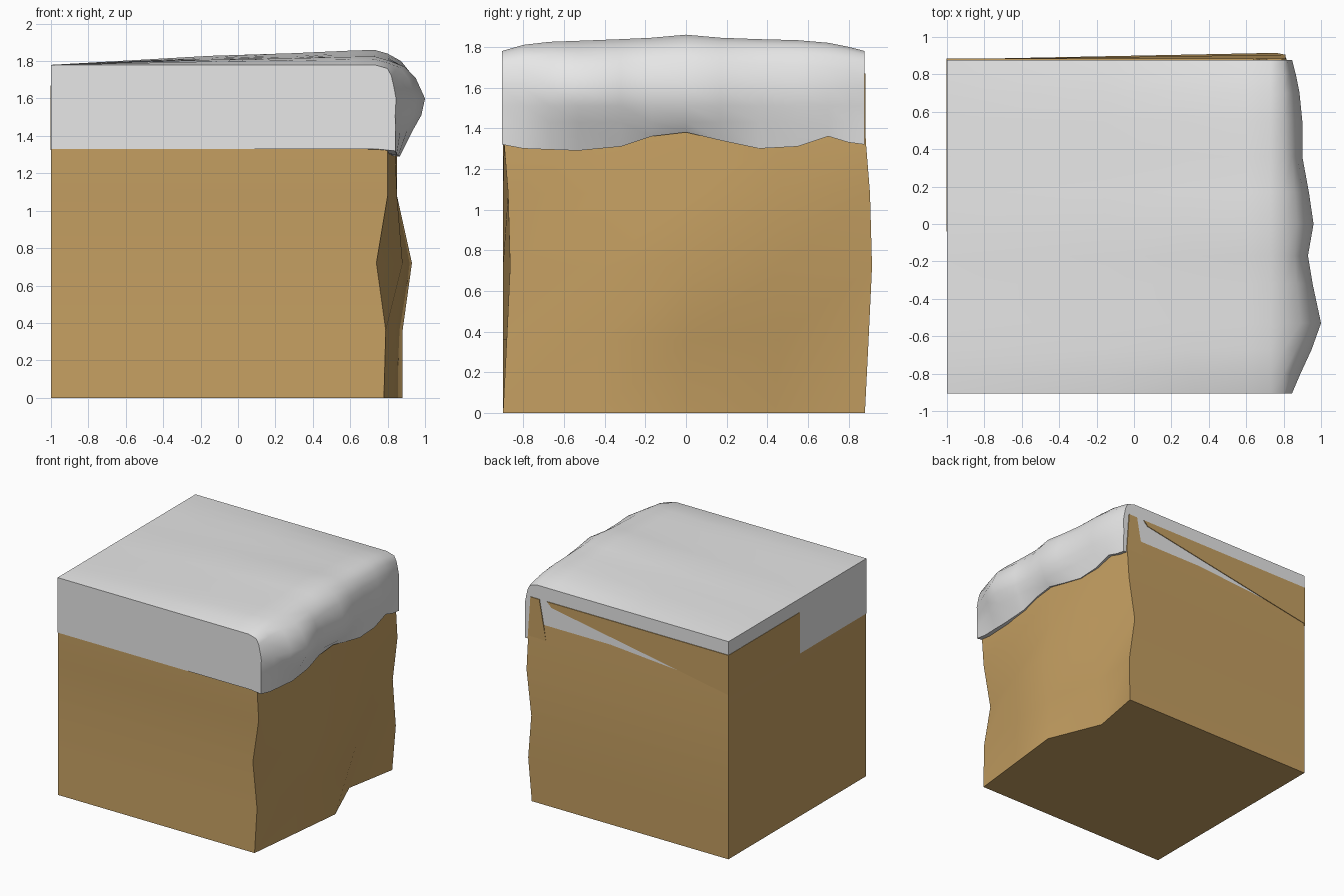
import bpy, bmesh

def material(name, rgb):
    m = bpy.data.materials.new(name)
    m.diffuse_color = (*rgb, 1)
    return m

EARTH = material("brown_earth", (0.56, 0.35, 0.122))
SNOW = material("white_snow", (0.8, 0.8, 0.8))

def build(name, rings, mat, angle=0.8):
    """Skin a stack of equal-length closed rings and cap both ends."""
    bm = bmesh.new()
    vr = [[bm.verts.new(p) for p in r] for r in rings]
    n = len(vr[0])
    for a, b in zip(vr, vr[1:]):
        for i in range(n):
            j = (i + 1) % n
            bm.faces.new((a[i], a[j], b[j], b[i]))
    bm.faces.new(vr[0])
    bm.faces.new(vr[-1])
    bmesh.ops.recalc_face_normals(bm, faces=bm.faces)
    me = bpy.data.meshes.new(name)
    bm.to_mesh(me)
    bm.free()
    ob = bpy.data.objects.new(name, me)
    bpy.context.collection.objects.link(ob)
    me.materials.append(mat)
    bpy.ops.object.select_all(action='DESELECT')
    ob.select_set(True)
    bpy.context.view_layer.objects.active = ob
    bpy.ops.object.shade_smooth_by_angle(angle=angle)
    return ob

# cliff block: each row is z, y shift, then x of the rough face from front to back
rows = [
    (0.00, 0.000, (0.78, 0.83, 0.88, 0.70, 0.78)),
    (0.36, 0.018, (0.79, 0.84, 0.88, 0.75, 0.80)),
    (0.72, 0.035, (0.74, 0.88, 0.93, 0.85, 0.76)),
    (1.08, 0.025, (0.80, 0.85, 0.85, 0.84, 0.81)),
    (1.33, 0.005, (0.80, 0.84, 0.85, 0.84, 0.81)),
    (1.67, 0.000, (0.78, 0.80, 0.80, 0.80, 0.78)),
]
rings = []
for z, dy, xs in rows:
    inset = 0.012 if z > 1.5 else 0          # tuck the hidden top inside the snow
    ys = (-0.9 + inset, -0.45, 0, 0.44, 0.88 - inset)
    ring = [(-1 + inset, ys[0], z)]
    ring += [(x, y + dy, z) for x, y in zip(xs, ys)]
    ring.append((-1 + inset, ys[-1], z))
    rings.append(ring)
build("cliff_block", rings, EARTH)

# snow cap: y, furthest x of the overhang, top height, lip height
slices = [
    (-0.905, 0.845, 1.78, 1.32), (-0.80, 0.89, 1.81, 1.30),
    (-0.67, 0.95, 1.825, 1.295), (-0.53, 1.00, 1.83, 1.29),
    (-0.32, 0.955, 1.838, 1.31), (-0.17, 0.93, 1.845, 1.36),
    (0.00, 0.96, 1.86, 1.38), (0.17, 0.935, 1.845, 1.34),
    (0.36, 0.90, 1.838, 1.30), (0.55, 0.90, 1.833, 1.31),
    (0.70, 0.885, 1.82, 1.36), (0.80, 0.865, 1.80, 1.33),
    (0.878, 0.845, 1.78, 1.32),
]
rings = []
for y, far, top, lip in slices:
    d, rise = far - 0.8, top - 1.78
    prof = [
        (-1, 1.78), (-0.15, 1.78 + 0.6 * rise), (0.3, 1.78 + 0.78 * rise),
        (0.6, 1.78 + 0.95 * rise), (0.73, top), (0.80, top - 0.02),
        (0.8 + 0.45 * d, top - 0.06), (0.8 + 0.75 * d, top - 0.12),
        (far, 1.60), (0.8 + 0.9 * d, 1.51), (0.815 + 0.6 * d, 1.43),
        (0.835 + 0.15 * d, lip), (0.74, lip + 0.01), (-1, 1.33),
    ]
    rings.append([(x, y, z) for x, z in prof])
build("snow_cap", rings, SNOW, 0.9)

# earth showing through the snow at the back and left
def back_patch(name, pts):
    build(name, [[(x, y, z) for x, z in pts] for y in (0.877, 0.884)], EARTH)

back_patch("back_earth_wedge", [(-1.003, 1.345), (0.60, 1.63), (0.64, 1.67), (-1.003, 1.67)])
back_patch("back_earth_corner", [(0.645, 1.325), (0.815, 1.325), (0.79, 1.67), (0.71, 1.67)])
left = [(-0.04, 1.325), (0.883, 1.325), (0.883, 1.67), (-0.04, 1.67)]
build("left_earth_patch", [[(x, y, z) for y, z in left] for x in (-1.003, -0.997)], EARTH)
